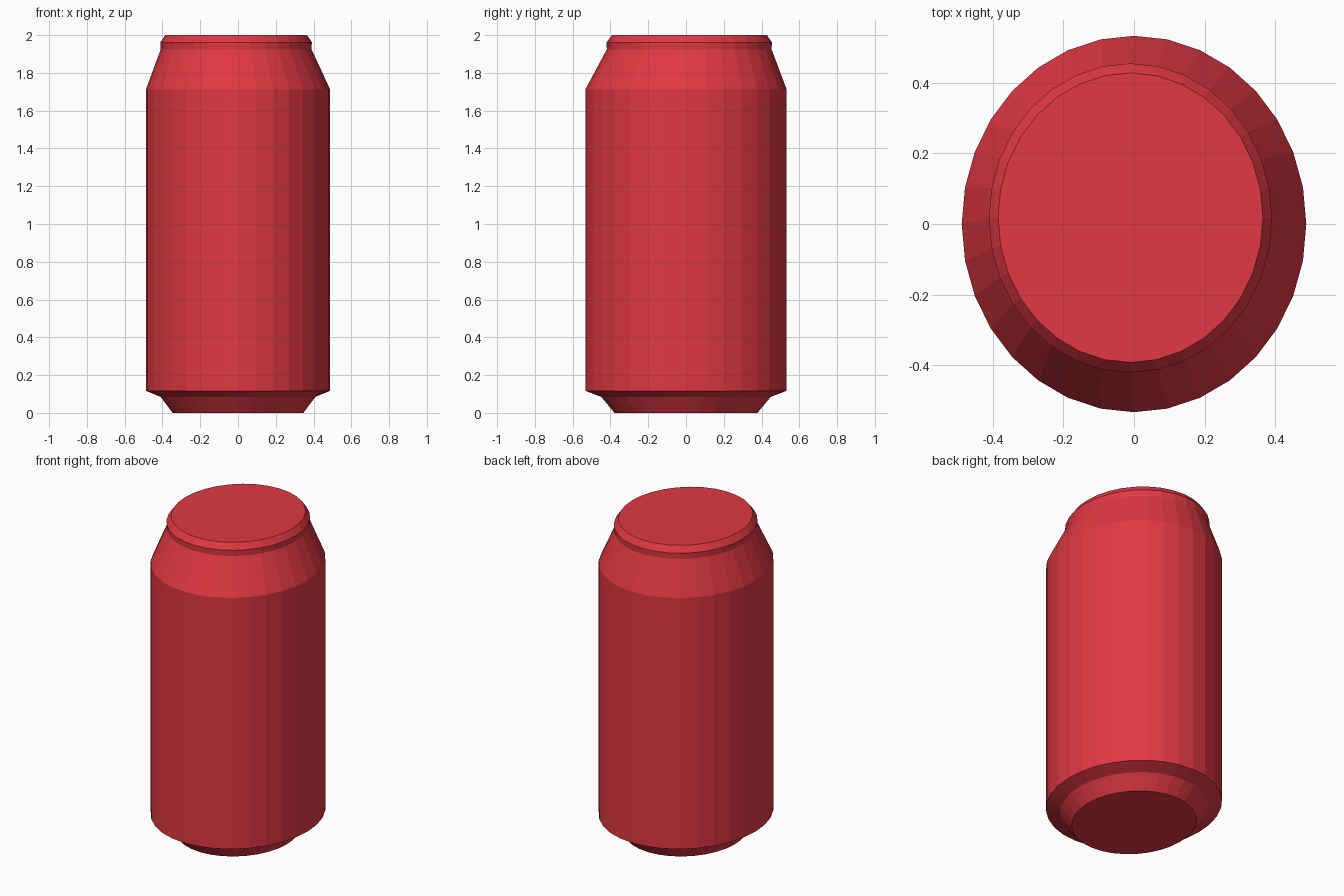
import bpy, bmesh
from math import cos, sin, pi

if "Cube" in bpy.data.objects:
    bpy.data.objects.remove(bpy.data.objects["Cube"])

SIDES = 32
# Profile rings: height, x radius, y radius, x centre, y centre
RINGS = [
    (0.00, 0.346, 0.378, 0, 0),           # foot
    (0.085, 0.41, 0.449, 0, 0),           # foot flare
    (0.117, 0.488, 0.533, 0, 0),          # bottom of wall
    (1.712, 0.488, 0.533, 0, 0),          # top of wall
    (1.925, 0.399, 0.436, -0.01, 0.017),  # neck, slightly off centre
    (1.962, 0.401, 0.438, -0.01, 0.017),  # rim
    (2.00, 0.375, 0.410, -0.01, 0.018),   # lid
]

bm = bmesh.new()
loops = []
for z, rx, ry, cx, cy in RINGS:
    loops.append([bm.verts.new((cx + rx * cos(2 * pi * i / SIDES),
                                cy + ry * sin(2 * pi * i / SIDES), z))
                  for i in range(SIDES)])

# Walls between neighbouring rings
for low, high in zip(loops, loops[1:]):
    for i in range(SIDES):
        j = (i + 1) % SIDES
        bm.faces.new((low[i], low[j], high[j], high[i]))

# Base and lid
bm.faces.new(loops[0][::-1])
bm.faces.new(loops[-1])

mesh = bpy.data.meshes.new("drink_can")
bm.to_mesh(mesh)
bm.free()
can = bpy.data.objects.new("drink_can", mesh)
bpy.context.collection.objects.link(can)

red = bpy.data.materials.new("red_paint")
red.diffuse_color = (0.75, 0.04, 0.055, 1)
red.use_nodes = True
red.node_tree.nodes["Principled BSDF"].inputs["Base Color"].default_value = red.diffuse_color
mesh.materials.append(red)
